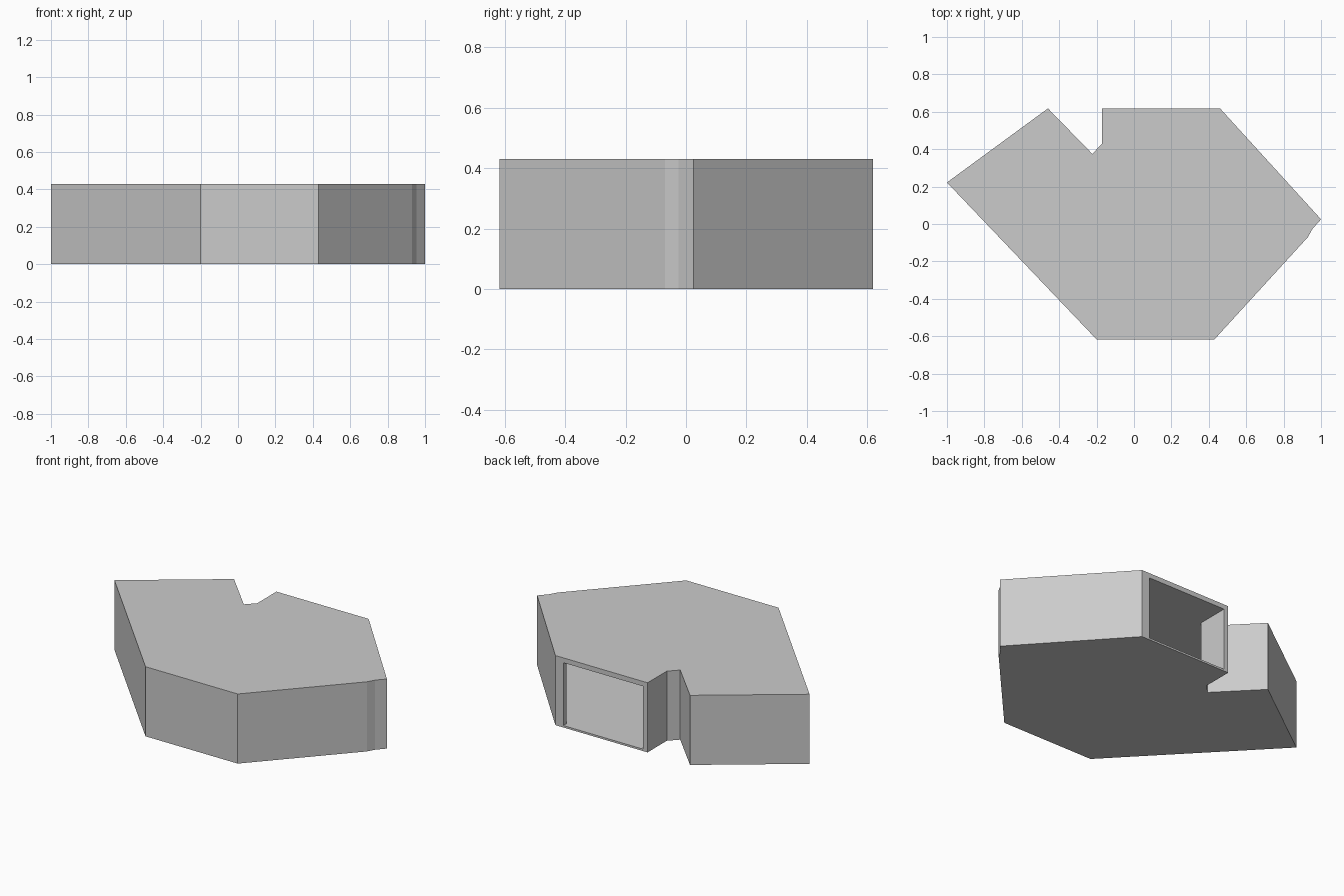
import bpy
import bmesh
from mathutils import Vector

if "Cube" in bpy.data.objects:
    bpy.data.objects.remove(bpy.data.objects["Cube"])

HEIGHT, WALL, FLOOR, ROOF = 0.43, 0.03, 0.012, 0.40


def prism(name, points, z0, z1):
    """Extrude a counter-clockwise plan outline from z0 to z1."""
    bm = bmesh.new()
    base = bm.faces.new([bm.verts.new((x, y, z0)) for x, y in points])
    top = bmesh.ops.extrude_face_region(bm, geom=[base])["geom"]
    verts = [g for g in top if isinstance(g, bmesh.types.BMVert)]
    bmesh.ops.translate(bm, vec=(0, 0, z1 - z0), verts=verts)
    bmesh.ops.recalc_face_normals(bm, faces=bm.faces)
    mesh = bpy.data.meshes.new(name)
    bm.to_mesh(mesh)
    bm.free()
    obj = bpy.data.objects.new(name, mesh)
    bpy.context.collection.objects.link(obj)
    return obj


def inset(points, d):
    """Move every edge of a plan outline inward by d, with mitred corners."""
    out = []
    for i, p in enumerate(points):
        p = Vector(p)
        a = (p - Vector(points[i - 1])).normalized()
        b = (Vector(points[(i + 1) % len(points)]) - p).normalized()
        n1, n2 = Vector((-a.y, a.x)), Vector((-b.y, b.x))
        out.append(tuple(p + (n1 + n2) * d / (1 + n1.dot(n2))))
    return out


# Outer shell: faceted plan with a notch in the back
plan = [(-0.2, -0.617), (0.43, -0.617), (0.93, -0.07), (0.955, -0.025),
        (1.0, 0.025), (0.46, 0.618), (-0.17, 0.618), (-0.17, 0.43),
        (-0.223, 0.375), (-0.46, 0.618), (-1.0, 0.222)]
shell = prism("hollow_shell", plan, 0, HEIGHT)

# Room inside, running out through the doorway in the back wall
room = inset(plan, WALL)
back_y = room[5][1]
room[6:6] = [(0.405, back_y), (0.405, 0.7), (room[6][0], 0.7)]
cutter = prism("room_cutter", room, FLOOR, ROOF)
cutter.hide_render = True
cutter.hide_viewport = True

cut = shell.modifiers.new("hollow", "BOOLEAN")
cut.operation = "DIFFERENCE"
cut.solver = "EXACT"
cut.object = cutter
